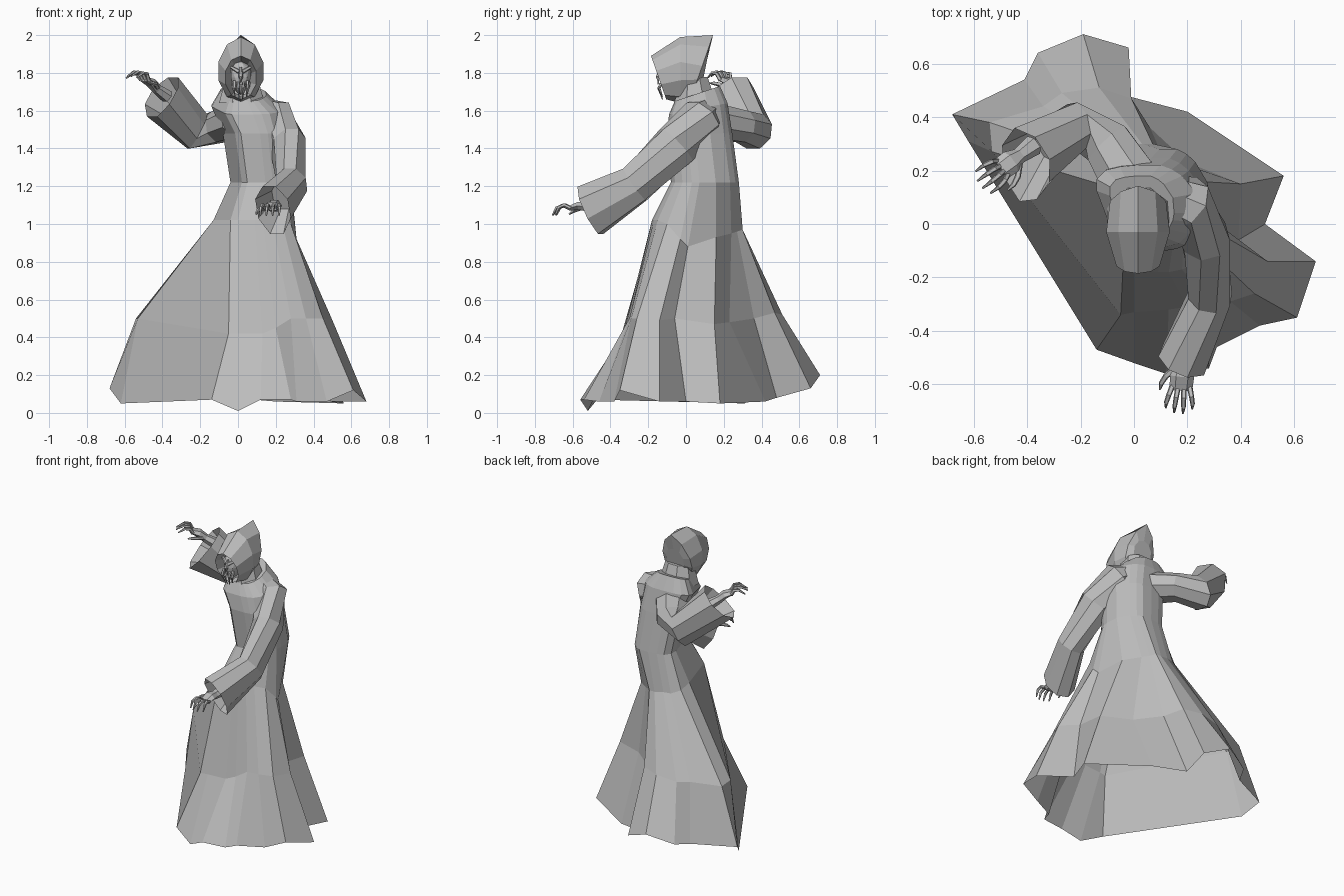
import bpy, bmesh, math
from mathutils import Vector

cube = bpy.data.objects.get("Cube")
if cube:
    bpy.data.objects.remove(cube, do_unlink=True)

grey = bpy.data.materials.new("plain grey")
grey.use_nodes = True
COLOUR = (0.5, 0.5, 0.5, 1)
grey.diffuse_color = COLOUR
grey.node_tree.nodes["Principled BSDF"].inputs["Base Color"].default_value = COLOUR
UP = Vector((0, 0, 1))


def finish(name, bm):
    """Turn a bmesh into a flat-shaded grey object."""
    bmesh.ops.recalc_face_normals(bm, faces=bm.faces)
    mesh = bpy.data.meshes.new(name)
    bm.to_mesh(mesh)
    bm.free()
    mesh.materials.append(grey)
    obj = bpy.data.objects.new(name, mesh)
    bpy.context.collection.objects.link(obj)
    return obj


def skin(bm, rings, cap_start=False, cap_end=False):
    """Bridge a series of equal rings of points."""
    loops = [[bm.verts.new(p) for p in ring] for ring in rings]
    n = len(loops[0])
    for a, b in zip(loops, loops[1:]):
        for i in range(n):
            j = (i + 1) % n
            bm.faces.new((a[i], a[j], b[j], b[i]))
    if cap_start:
        bm.faces.new(loops[0])
    if cap_end:
        bm.faces.new(loops[-1])


def loft(name, rings, cap_start=False, cap_end=False):
    bm = bmesh.new()
    skin(bm, rings, cap_start, cap_end)
    return finish(name, bm)


def cross_ring(centre, along, tall, wide, sides=8):
    """Ellipse of points square to a direction."""
    d = Vector(along).normalized()
    side = d.cross(UP).normalized()
    lift = side.cross(d)
    angles = [math.tau * (i + 0.5) / sides for i in range(sides)]
    return [Vector(centre) + lift * tall * math.cos(a) + side * wide * math.sin(a)
            for a in angles]


def path_rings(points, sizes, sides=8):
    """Rings along a path; each size is a (tall, wide) pair."""
    pts = [Vector(p) for p in points]
    rings = []
    for i, (p, (tall, wide)) in enumerate(zip(pts, sizes)):
        along = pts[min(i + 1, len(pts) - 1)] - pts[max(i - 1, 0)]
        rings.append(cross_ring(p, along, tall, wide, sides))
    return rings


# Robe: folded hem, knee and hip rings, then an outline fitted up the torso
hem = [(0, -.52, .01), (.12, -.56, .07), (.28, -.54, .07), (.31, -.46, .06),
       (.47, -.38, .06), (.61, -.35, .12), (.68, -.14, .06), (.49, 0, .06),
       (.56, .18, .05), (.2, .42, .06), (-.03, .48, .08), (-.02, .66, .13),
       (-.19, .71, .2), (-.36, .64, .15), (-.41, .54, .13), (-.68, .41, .13),
       (-.62, .31, .05), (-.14, -.47, .07)]
knee = [(0, -.33, .42), (.13, -.32, .42), (.2, -.31, .45), (.28, -.3, .5),
        (.36, -.29, .5), (.45, -.26, .5), (.5, -.14, .49), (.39, -.06, .5),
        (.4, .15, .47), (.2, .23, .48), (.06, .36, .5), (-.01, .47, .53),
        (-.13, .51, .52), (-.27, .49, .5), (-.34, .44, .5), (-.54, .38, .5),
        (-.53, .27, .5), (-.05, -.34, .42)]
hip = [(0, -.17, 1.02), (.09, -.18, 1.02), (.13, -.18, 1.02), (.18, -.17, 1.02),
       (.23, -.15, 1.02), (.28, -.1, 1), (.31, -.03, .92), (.3, .01, .88),
       (.23, .16, .93), (.14, .24, .95), (.1, .27, .96), (.07, .3, .97),
       (.03, .3, .97), (-.03, .29, .98), (-.08, .28, .98), (-.13, .24, 1),
       (-.13, .15, 1.02), (-.04, -.14, 1.02)]
outline = [(.28, 0), (.49, 0), (.58, 0), (.7, .02), (.81, .06), (.91, .17),
           (.98, .31), (1, .42), (.98, .66), (.84, .87), (.74, .95), (.63, 1),
           (.42, 1), (.23, .98), (.09, .94), (0, .83), (0, .69), (.19, .08)]


def fit(x0, x1, y0, y1, z, slope=0):
    """Torso outline stretched into a box at height z."""
    return [(x0 + u * (x1 - x0), y0 + v * (y1 - y0), z + slope * (v - .5))
            for u, v in outline]


loft("robe", [hem, knee, hip,
              fit(-.04, .28, -.08, .28, 1.22),
              fit(-.08, .26, -.1, .245, 1.48),
              fit(-.14, .24, -.09, .22, 1.61, .06),
              fit(-.09, .15, -.06, .18, 1.69, .08)], cap_end=True)


# Sleeves: bell cuffs with a drooping lower edge, folded back inside
def sleeve(name, points, sizes, droop):
    rings = path_rings(points, sizes)
    end = Vector(points[-1])
    along = end - Vector(points[-2])
    tall, wide = sizes[-1]
    for p in rings[-1]:
        p += Vector(droop) * max(0, (end.z - p.z) / tall)
    rings.append(cross_ring(end - along * .5, along, tall * .6, wide * .6))
    return loft(name, rings, True, True)


sleeve("left_sleeve",
       [(.09, .1, 1.61), (.19, .08, 1.56), (.265, -.05, 1.42), (.285, -.27, 1.21),
        (.185, -.51, 1.085)],
       [(.07, .09), (.115, .11), (.125, .095), (.11, .085), (.135, .1)], (0, .01, -.03))
sleeve("right_sleeve",
       [(.01, .12, 1.55), (-.1, .3, 1.515), (-.215, .365, 1.49), (-.41, .24, 1.68)],
       [(.1, .12), (.09, .1), (.11, .095), (.135, .13)], (.03, -.1, -.02))


# Hands: a flat palm with four curled fingers and a thumb
def hand(name, wrist, along, thumb_side, curl):
    w = Vector(wrist)
    d = Vector(along).normalized()
    side = d.cross(UP).normalized() * thumb_side
    lift = d.cross(side) * thumb_side
    if lift.z < 0:
        lift = -lift

    def at(f, s, h):
        return w + d * f + side * s + lift * h

    bm = bmesh.new()
    skin(bm, path_rings([at(-.08, 0, 0), at(0, 0, 0), at(.05, 0, .01), at(.1, 0, 0)],
                        [(.035, .04), (.027, .03), (.024, .045), (.014, .043)], 6), True, True)
    for k in range(4):
        s = .033 - .022 * k
        reach = (.085, .1, .1, .08)[k]
        joints = [at(.09, s, 0), at(.09 + reach * .4, s * 1.3, .02),
                  at(.09 + reach * .75, s * 1.5, .018 - curl * .3),
                  at(.09 + reach, s * 1.5, -curl)]
        skin(bm, path_rings(joints, [(.012, .011), (.011, .01), (.009, .009), (.004, .004)], 5),
             True, True)
    thumb = [at(.02, .025, 0), at(.055, .06, -.005), at(.085, .075, -.015), at(.11, .078, -.03)]
    skin(bm, path_rings(thumb, [(.014, .014), (.012, .012), (.01, .01), (.004, .004)], 5),
         True, True)
    return finish(name, bm)


hand("left_hand", (.185, -.52, 1.09), (-.1, -1, -.08), 1, .03)
hand("right_hand", (-.43, .255, 1.715), (-.68, -.5, .5), -1, .035)


# Hood: tilted ovals from the face recess, over the rim, to the pointed rear peak
def hood_ring(y, z, wide, tall, tilt, peak=1, sides=10):
    ring = []
    for i in range(sides):
        a = math.pi / 2 + math.tau * i / sides
        rise = math.sin(a)
        if rise > 0:
            rise **= peak
        ring.append((.015 + wide * math.cos(a), y + tilt * tall * rise, z + tall * rise))
    return ring


loft("hood", [hood_ring(-.03, 1.77, .05, .08, -.3),
              hood_ring(-.145, 1.775, .085, .115, -.35),
              hood_ring(-.03, 1.815, .125, .175, 0, 1.2),
              hood_ring(.08, 1.82, .11, .18, .35, 2),
              hood_ring(.1, 1.81, .07, .08, .2)], True, True)

# Neck joining hood and collar
loft("neck", [cross_ring((.02, .05, 1.64), (0, .01, 1), .12, .13),
              cross_ring((.02, .04, 1.78), (0, .01, 1), .08, .09)], True, True)

# Face: faceted head, brow, nose and hanging mouth strands
bm = bmesh.new()
bmesh.ops.create_icosphere(bm, subdivisions=2, radius=1)
for v in bm.verts:
    taper = 1 + .25 * v.co.z
    v.co = Vector((.015 + v.co.x * .055 * taper, -.075 + v.co.y * .065, 1.775 + v.co.z * .09))
finish("face", bm)
loft("nose", path_rings([(.015, -.13, 1.83), (.015, -.15, 1.78), (.015, -.145, 1.74)],
                        [(.006, .006), (.012, .013), (.006, .012)], 6), True, True)
for name, sign in (("left", 1), ("right", -1)):
    loft(name + "_brow", path_rings([(.015 + sign * .008, -.14, 1.805),
                                     (.015 + sign * .05, -.115, 1.83)],
                                    [(.012, .012), (.008, .008)], 5), True, True)
    for k, off in enumerate((.012, .034)):
        x = .015 + sign * off
        loft(f"{name}_mouth_strand_{k + 1}",
             path_rings([(x, -.12, 1.755), (x + sign * .004, -.143, 1.72),
                         (x - sign * .004, -.125, 1.66 + .015 * k)],
                        [(.011, .01), (.01, .009), (.003, .003)], 5), True, True)
